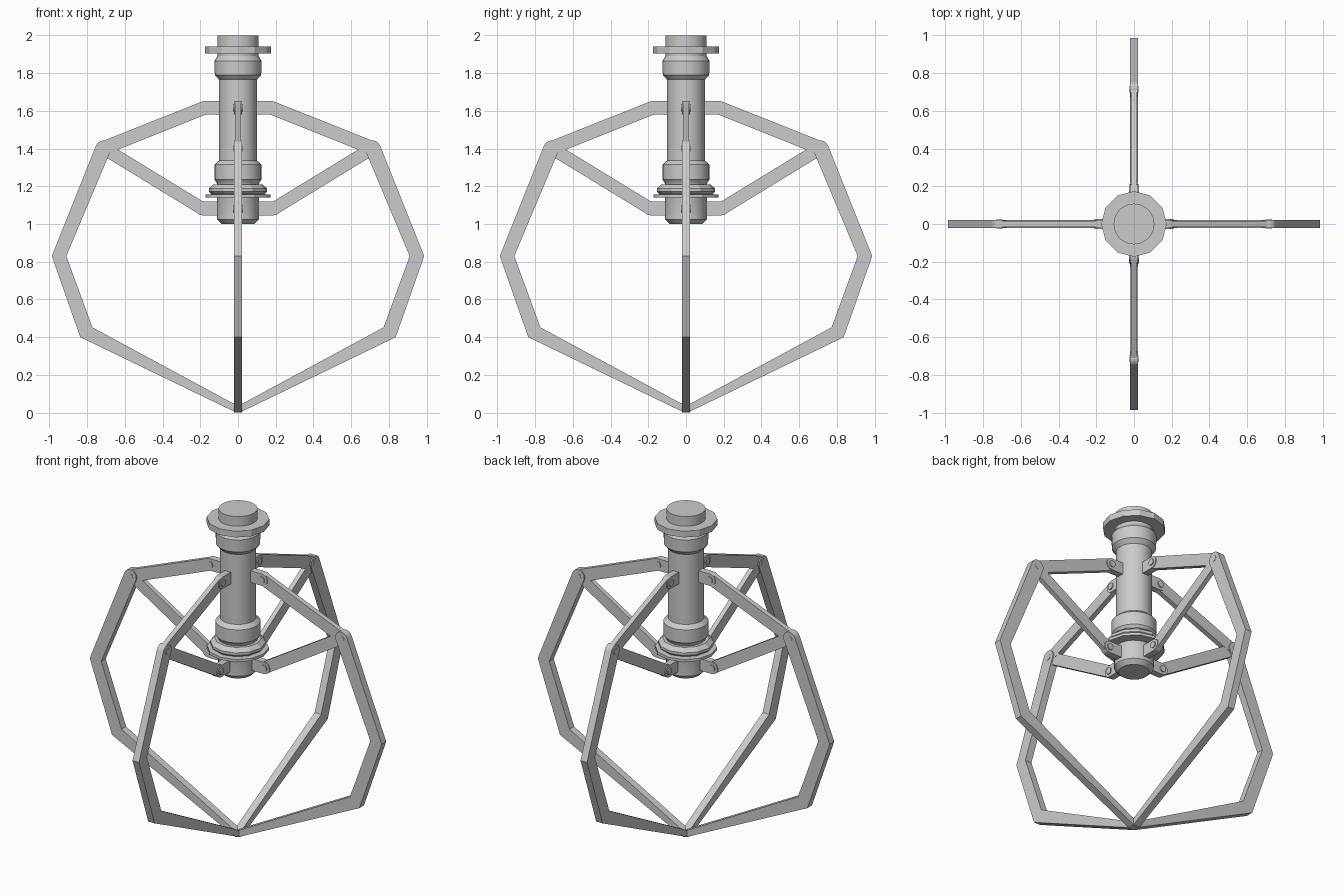
import bpy, bmesh, math
from mathutils import Matrix, Vector

if "Cube" in bpy.data.objects:
    bpy.data.objects.remove(bpy.data.objects["Cube"])


def finish(bm, name, smooth=False):
    bmesh.ops.recalc_face_normals(bm, faces=bm.faces)
    me = bpy.data.meshes.new(name)
    bm.to_mesh(me)
    bm.free()
    ob = bpy.data.objects.new(name, me)
    bpy.context.collection.objects.link(ob)
    if smooth:
        bpy.ops.object.select_all(action='DESELECT')
        ob.select_set(True)
        bpy.context.view_layer.objects.active = ob
        bpy.ops.object.shade_smooth_by_angle(angle=math.radians(30))
    return ob


def lathe(name, profile, sides, smooth=False):
    bm = bmesh.new()
    rings = [[bm.verts.new((r * math.cos(2 * math.pi * i / sides),
                            r * math.sin(2 * math.pi * i / sides), z))
              for i in range(sides)] for r, z in profile]
    for a, b in zip(rings, rings[1:]):
        for i in range(sides):
            j = (i + 1) % sides
            bm.faces.new((a[i], a[j], b[j], b[i]))
    bm.faces.new(rings[0])
    bm.faces.new(rings[-1])
    return finish(bm, name, smooth)


def plate(name, outline, half, turn):
    """Extrude an x-z outline by +-half in y and turn it about the z axis."""
    bm = bmesh.new()
    front = bm.faces.new([bm.verts.new((x, -half, z)) for x, z in outline])
    ext = bmesh.ops.extrude_face_region(bm, geom=[front], use_keep_orig=True)
    verts = [v for v in ext['geom'] if isinstance(v, bmesh.types.BMVert)]
    bmesh.ops.translate(bm, verts=verts, vec=(0, 2 * half, 0))
    bmesh.ops.transform(bm, matrix=Matrix.Rotation(turn, 4, 'Z'), verts=bm.verts)
    return finish(bm, name)


def arc(c, r, start, end, n=8):
    return [(c[0] + r * math.cos(start + (end - start) * i / n),
             c[1] + r * math.sin(start + (end - start) * i / n)) for i in range(n + 1)]


def link(a, b, r):
    d = Vector(b) - Vector(a)
    t = math.atan2(d.y, d.x)
    h = math.pi / 2
    return arc(b, r, t - h, t + h) + arc(a, r, t + h, t + 3 * h)


# Central shaft with collars
lathe("shaft", [(.085, 1.0), (.11, 1.025), (.11, 1.21), (.117, 1.225), (.125, 1.235),
                (.125, 1.315), (.1, 1.337), (.1, 1.765), (.123, 1.79), (.125, 1.865),
                (.108, 1.89), (.108, 2.0)], 24, True)
# Faceted flanges
lathe("top_flange", [(.174, 1.903), (.174, 1.941)], 12)
lathe("lower_flange", [(.172, 1.14), (.172, 1.156), (.14, 1.158), (.155, 1.172),
                       (.155, 1.188), (.13, 1.21)], 12)

UP, LOW, KNEE = (.175, 1.617), (.19, 1.082), (.714, 1.402)
rad = math.radians
for i in range(4):
    turn = i * math.pi / 2
    # Brackets and pivot pins
    for label, c in (("upper", UP), ("lower", LOW)):
        plate(label + "_bracket", [(.08, c[1] - .036)] + arc(c, .036, -math.pi / 2, math.pi / 2)
              + [(.08, c[1] + .036)], .02, turn)
        plate(label + "_pin", arc(c, .02, 0, math.tau * 11 / 12, 11), .026, turn)
    # Links from the shaft to the claw knuckle
    plate("upper_link", link(UP, KNEE, .036), .015, turn)
    plate("lower_link", link(LOW, KNEE, .034), .014, turn)
    # Curved claw tapering to the tip
    plate("claw", [(.91, .83), (.772, .452), (0, .035), (0, 0), (.015, .003),
                   (.836, .40), (.987, .83)] + arc(KNEE, .041, rad(22), rad(202)), .022, turn)
    plate("knuckle_pin", arc(KNEE, .018, 0, math.tau * 11 / 12, 11), .024, turn)
